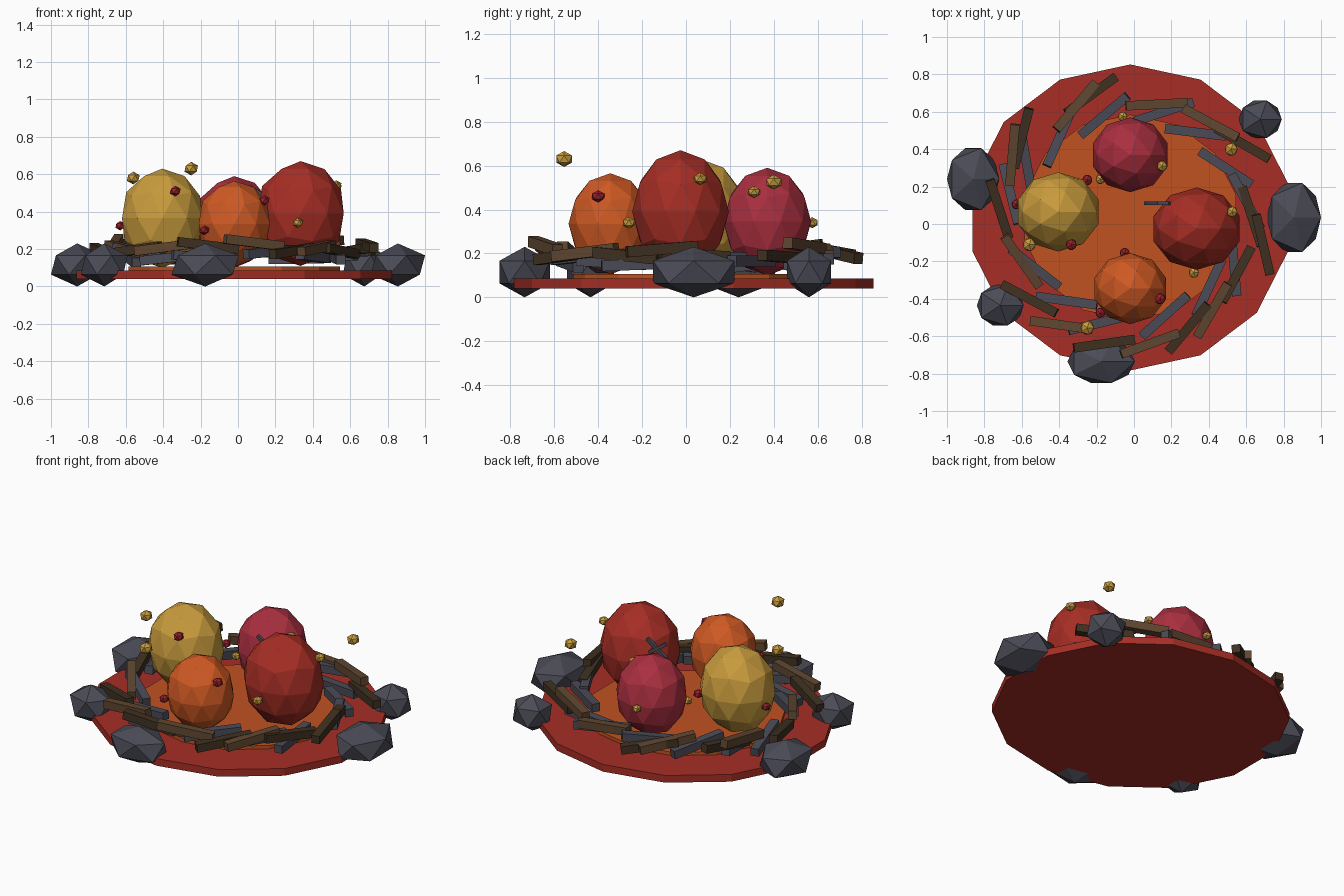
import bpy
import bmesh
import math
from mathutils import Matrix, Euler, Vector

cube = bpy.data.objects.get("Cube")
if cube:
    bpy.data.objects.remove(cube, do_unlink=True)


def material(name, red, green, blue):
    mat = bpy.data.materials.new(name)
    mat.use_nodes = True
    colour = (red, green, blue, 1)
    mat.diffuse_color = colour
    shader = mat.node_tree.nodes["Principled BSDF"]
    shader.inputs["Base Color"].default_value = colour
    shader.inputs["Roughness"].default_value = 0.8
    return mat


brick_red = material("brick red", 0.38, 0.027, 0.018)
ember_orange = material("ember orange", 0.53, 0.085, 0.015)
bright_orange = material("bright orange", 0.62, 0.1, 0.017)
crimson = material("crimson", 0.4, 0.028, 0.05)
gold = material("gold", 0.58, 0.33, 0.046)
ruby = material("ruby", 0.33, 0.015, 0.025)
slate = material("slate grey", 0.07, 0.07, 0.095)
brown = material("bark brown", 0.115, 0.062, 0.03)
dark_brown = material("dark bark", 0.05, 0.03, 0.015)


def finish(name, bm, mat):
    """Turn a bmesh into a flat-shaded, single-colour object."""
    mesh = bpy.data.meshes.new(name)
    bm.to_mesh(mesh)
    bm.free()
    mesh.materials.append(mat)
    obj = bpy.data.objects.new(name, mesh)
    bpy.context.collection.objects.link(obj)
    return obj


def disc(name, mat, radius_x, radius_y, bottom, top, sides=14):
    bm = bmesh.new()
    bmesh.ops.create_cone(bm, cap_ends=True, segments=sides,
                          radius1=1, radius2=1, depth=1)
    # Put one corner exactly at the back
    lead = max(bm.verts, key=lambda v: v.co.y).co
    turn = math.pi / 2 - math.atan2(lead.y, lead.x)
    bmesh.ops.rotate(bm, verts=bm.verts, matrix=Matrix.Rotation(turn, 3, "Z"))
    bmesh.ops.scale(bm, verts=bm.verts, vec=(radius_x, radius_y, top - bottom))
    bmesh.ops.translate(bm, verts=bm.verts, vec=(-0.02, 0.035, (bottom + top) / 2))
    return finish(name, bm, mat)


def gem(name, mat, centre, half_size, detail):
    """Faceted ball stretched to fill the given half extents."""
    bm = bmesh.new()
    bmesh.ops.create_icosphere(bm, subdivisions=detail, radius=1)
    extent = [max(v.co[i] for v in bm.verts) for i in range(3)]
    for v in bm.verts:
        v.co = Vector(centre) + Vector(
            [v.co[i] / extent[i] * half_size[i] for i in range(3)])
    return finish(name, bm, mat)


def bar(name, mat, centre, size, tilt, turn):
    bm = bmesh.new()
    bmesh.ops.create_cube(bm, size=1)
    bmesh.ops.scale(bm, verts=bm.verts, vec=size)
    spin = Euler((0, math.radians(tilt), math.radians(turn))).to_matrix()
    bmesh.ops.rotate(bm, verts=bm.verts, matrix=spin)
    bmesh.ops.translate(bm, verts=bm.verts, vec=centre)
    return finish(name, bm, mat)


# Ground plate and glowing centre
disc("base_plate", brick_red, 0.865, 0.818, 0.04, 0.085)
disc("nest_floor", ember_orange, 0.58, 0.55, 0.08, 0.106)

# Four eggs
gem("red_egg", brick_red, (0.335, -0.025, 0.39), (0.23, 0.22, 0.28), 2)
gem("golden_egg", gold, (-0.405, 0.065, 0.365), (0.215, 0.212, 0.265), 2)
gem("orange_egg", bright_orange, (-0.02, -0.345, 0.335), (0.19, 0.19, 0.23), 2)
gem("crimson_egg", crimson, (-0.02, 0.37, 0.345), (0.2, 0.2, 0.245), 2)

# Rocks around the rim
rocks = [
    (-0.86, 0.24, 0.14, 0.165),
    (0.855, 0.035, 0.145, 0.185),
    (0.675, 0.56, 0.115, 0.1),
    (-0.715, -0.435, 0.125, 0.108),
    (-0.175, -0.735, 0.18, 0.115),
]
for x, y, half_x, half_y in rocks:
    gem("rim_rock", slate, (x, y, 0.115), (half_x, half_y, 0.115), 1)

# Floating sparks
gold_sparks = [
    (-0.25, -0.555, 0.63, 0.036), (-0.56, -0.11, 0.58, 0.034),
    (0.52, 0.4, 0.525, 0.034), (0.525, 0.065, 0.54, 0.028),
    (0.32, -0.26, 0.34, 0.027), (0.15, 0.31, 0.48, 0.027),
    (-0.06, 0.575, 0.34, 0.025), (-0.18, 0.24, 0.295, 0.025),
]
ruby_sparks = [
    (0.14, -0.4, 0.46, 0.028), (-0.18, -0.475, 0.3, 0.026),
    (-0.335, -0.11, 0.51, 0.028), (-0.63, 0.105, 0.325, 0.025),
    (-0.05, -0.155, 0.3, 0.026), (-0.25, 0.235, 0.355, 0.027),
]
for mat, sparks in ((gold, gold_sparks), (ruby, ruby_sparks)):
    for x, y, z, radius in sparks:
        gem("spark", mat, (x, y, z), (radius, radius, radius), 1)

# Nest twigs: x, y, heading in degrees
slate_twigs = [
    (-0.4, 0.46, 66), (-0.16, 0.58, 40), (-0.57, 0.3, -80),
    (-0.66, 0.16, -76), (-0.53, -0.235, -38), (-0.36, -0.41, -8),
    (-0.19, -0.53, 14), (0.165, -0.49, 42), (0.4, -0.34, 65),
    (0.535, -0.22, 95), (0.6, 0.12, 118), (0.49, 0.3, -33),
    (0.33, 0.49, -7), (0.16, 0.6, 18),
]
brown_twigs = [
    (-0.31, 0.63, 50), (-0.65, 0.37, 85), (-0.6, -0.2, -55),
    (-0.39, -0.54, -8), (0.085, -0.64, 20), (0.42, -0.46, 60),
    (0.12, 0.64, 3), (0.41, 0.54, -28),
]
dark_twigs = [
    (-0.23, 0.69, 36), (-0.6, 0.46, 76), (-0.72, 0.08, -72),
    (-0.56, -0.4, -28), (-0.16, -0.64, 8), (0.29, -0.555, 50),
    (0.55, -0.27, 62), (0.69, -0.11, 103), (0.63, 0.04, 108),
    (0.58, 0.43, -30),
]
layers = ((slate, slate_twigs, 0.165), (brown, brown_twigs, 0.215),
          (dark_brown, dark_twigs, 0.2))
for mat, twigs, height in layers:
    for i, (x, y, heading) in enumerate(twigs):
        lift = 0.02 * math.sin(i * 2)
        tilt = 8 * math.cos(i * 3)
        bar("nest_twig", mat, (x, y, height + lift),
            (0.33, 0.05, 0.05), tilt, heading)

# Small crossed splinters hovering between the eggs
for tilt in (-35, 35):
    bar("crossed_splinter", slate, (0.125, 0.11, 0.49),
        (0.16, 0.018, 0.02), tilt, 0)
